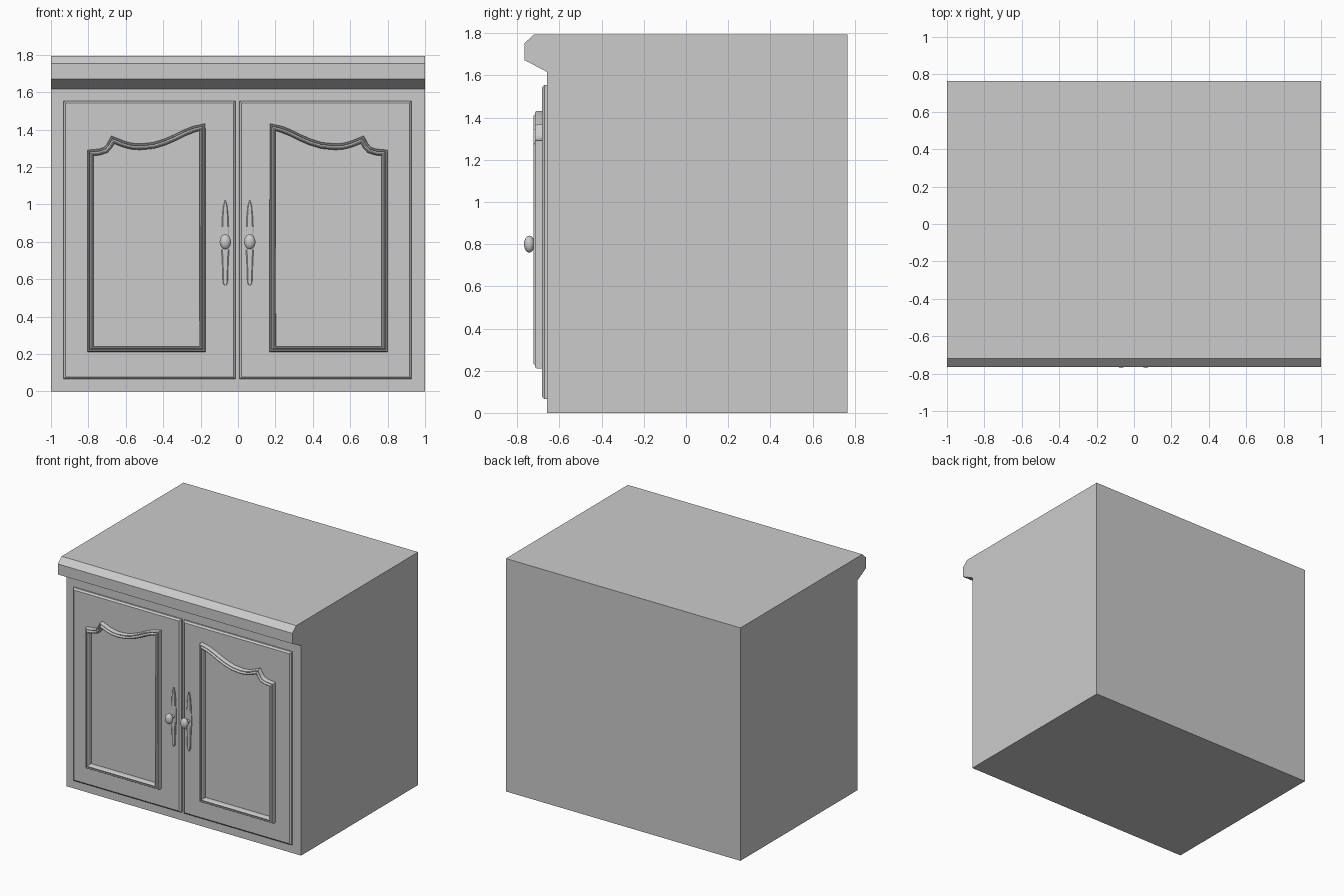
import bpy, bmesh, math
from mathutils import Vector

if "Cube" in bpy.data.objects:
    bpy.data.objects.remove(bpy.data.objects["Cube"])

MID = -0.0025      # the doors mirror about this x
FRONT = -0.66      # cabinet front plane
FACE = -0.683      # door face plane


def loft(name, rings, cap=True, wrap=False):
    """Skin a list of equal-length closed rings of 3D points."""
    bm = bmesh.new()
    rows = [[bm.verts.new(p) for p in r] for r in rings]
    n = len(rows[0])
    pairs = list(zip(rows, rows[1:])) + ([(rows[-1], rows[0])] if wrap else [])
    for a, b in pairs:
        for i in range(n):
            j = (i + 1) % n
            bm.faces.new((a[i], a[j], b[j], b[i]))
    if cap:
        bm.faces.new(rows[0])
        bm.faces.new(rows[-1])
    bmesh.ops.recalc_face_normals(bm, faces=bm.faces)
    me = bpy.data.meshes.new(name)
    bm.to_mesh(me)
    bm.free()
    ob = bpy.data.objects.new(name, me)
    bpy.context.collection.objects.link(ob)
    return ob


def smooth(ob, angle=35):
    bpy.ops.object.select_all(action='DESELECT')
    ob.select_set(True)
    bpy.context.view_layer.objects.active = ob
    bpy.ops.object.shade_smooth_by_angle(angle=math.radians(angle))


def offset(path, d):
    """Offset a clockwise closed 2D path inward by d, with limited mitres."""
    out = []
    for i, p in enumerate(path):
        a = (p - path[i - 1]).normalized()
        b = (path[(i + 1) % len(path)] - p).normalized()
        na, nb = Vector((a.y, -a.x)), Vector((b.y, -b.x))
        m = (na + nb).normalized()
        out.append(p + m * d * min(1 / max(m.dot(na), 0.1), 1.5))
    return out


# Cabinet body with moulded counter edge, one side profile run across x
side = [(FRONT, 0), (0.765, 0), (0.765, 1.795), (-0.72, 1.795),
        (-0.765, 1.753), (-0.765, 1.672), (FRONT, 1.617)]
loft("cabinet_body", [[(x, y, z) for y, z in side] for x in (-1, 1)])

# Centre line of the arched door moulding (right door)
arch = [Vector(p) for p in [
    (.188, .228), (.188, 1.413), (.235, 1.402), (.285, 1.382), (.335, 1.357),
    (.388, 1.334), (.45, 1.315), (.524, 1.308), (.57, 1.312), (.61, 1.323),
    (.667, 1.346), (.685, 1.313), (.705, 1.291), (.74, 1.280), (.786, 1.276),
    (.786, .228)]]
# Moulding section: inward offset, height above the door
section = [(-.0165, 0), (-.0165, .026), (-.012, .033), (-.007, .033), (-.004, .028),
           (0, .036), (.004, .041), (.009, .041), (.013, .036), (.0165, .027), (.0165, 0)]
# Half width of the handle plate up its height
plate = [(.566, .004), (.58, .012), (.61, .015), (.65, .015), (.70, .017), (.76, .021),
         (.80, .022), (.84, .021), (.88, .019), (.94, .016), (.99, .011), (1.02, .003)]

for s, tag in ((-1, "left"), (1, "right")):
    # Door slab with chamfered front edge
    rings = []
    for y, d in ((FRONT + .005, 0), (-.672, 0), (FACE, .012)):
        x0, x1, z0, z1 = .0105 + d, .931 - d, .066 + d, 1.554 - d
        rings.append([(MID + s * x, y, z) for x, z in
                      ((x0, z0), (x1, z0), (x1, z1), (x0, z1))])
    loft("door_" + tag, rings)

    # Raised moulding frame
    rings = [[(MID + s * p.x, FACE + .001 - h, p.y) for p in offset(arch, d)]
             for d, h in section]
    smooth(loft("moulding_" + tag, rings, cap=False, wrap=True))

    # Handle back plate
    kx = MID + s * .0655
    outline = [(w, z) for z, w in plate] + [(-w, z) for z, w in reversed(plate)]
    rings = [[(kx + w * k, y, z) for w, z in outline]
             for y, k in ((FACE + .002, 1), (FACE - .005, 1), (FACE - .009, .7))]
    loft("handle_plate_" + tag, rings)

    # Knob stem
    bpy.ops.mesh.primitive_cylinder_add(vertices=16, radius=.012, depth=.06,
                                        location=(kx, -.71, .80),
                                        rotation=(math.pi / 2, 0, 0))
    bpy.context.object.name = "knob_stem_" + tag
    smooth(bpy.context.object)

    # Oval knob
    bpy.ops.mesh.primitive_uv_sphere_add(segments=24, ring_count=12, radius=1,
                                         location=(kx, -.743, .80))
    knob = bpy.context.object
    knob.name = "knob_" + tag
    knob.scale = (.03, .025, .04)
    smooth(knob, 60)
